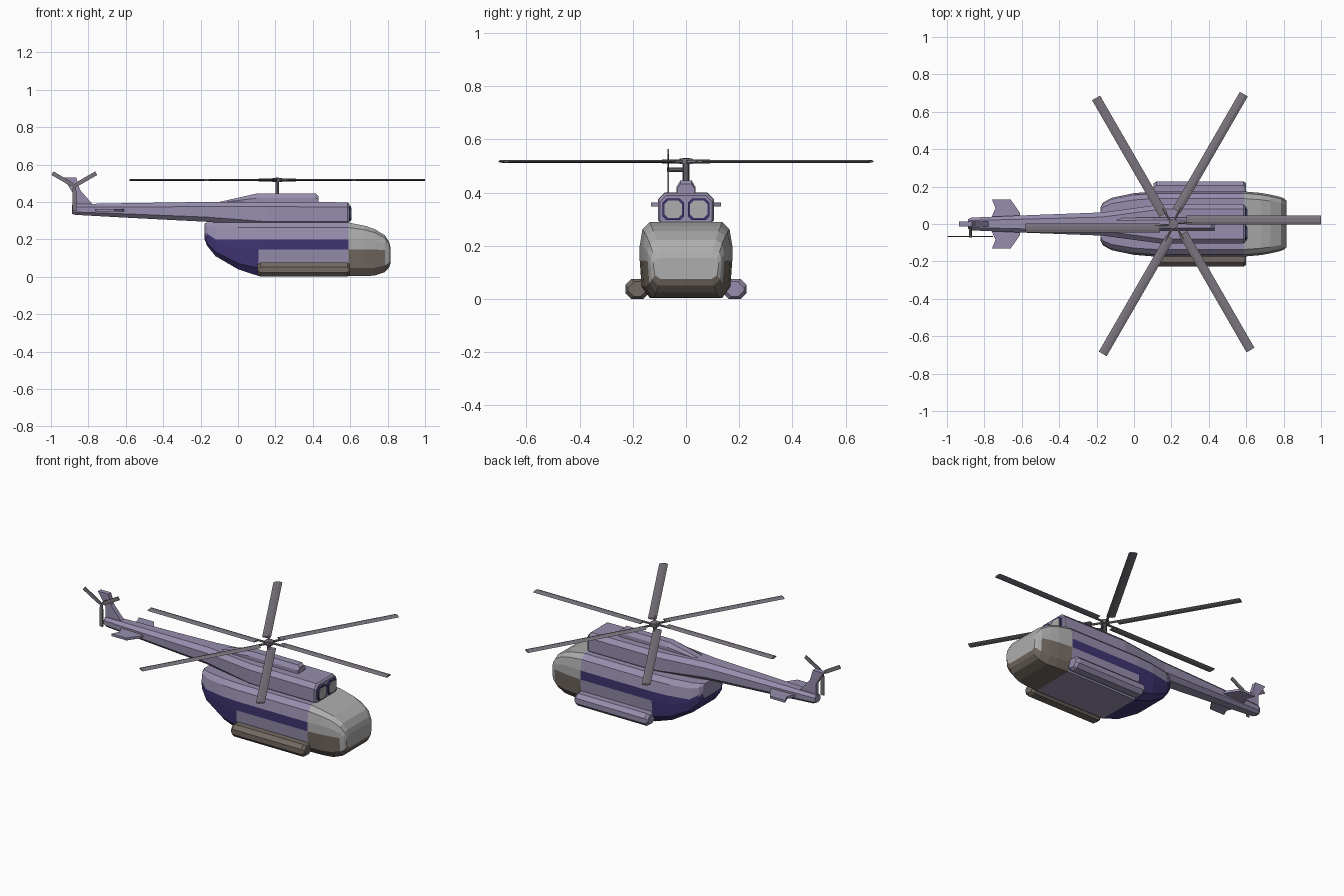
import bpy, bmesh, math
from mathutils import Matrix, Vector

if "Cube" in bpy.data.objects:
    bpy.data.objects.remove(bpy.data.objects["Cube"])


def mat(name, r, g, b):
    m = bpy.data.materials.new(name)
    m.diffuse_color = (r, g, b, 1)
    m.use_nodes = True
    m.node_tree.nodes["Principled BSDF"].inputs["Base Color"].default_value = m.diffuse_color
    return m


LILAC = mat("lilac_paint", 0.31, 0.27, 0.42)
NAVY = mat("navy_stripe", 0.05, 0.035, 0.17)
GLASS = mat("pale_glass", 0.42, 0.42, 0.42)
BROWN = mat("brown_paint", 0.17, 0.14, 0.12)
GREY = mat("rotor_grey", 0.2, 0.18, 0.21)


def finish(name, bm, mats, pick=None):
    bmesh.ops.recalc_face_normals(bm, faces=bm.faces)
    me = bpy.data.meshes.new(name)
    for m in mats:
        me.materials.append(m)
    if pick:
        for f in bm.faces:
            f.material_index = pick(f.calc_center_median())
    bm.to_mesh(me)
    bm.free()
    ob = bpy.data.objects.new(name, me)
    bpy.context.collection.objects.link(ob)
    return ob


def loft(name, sections, mats=(LILAC,), pick=None):
    """Skin a row of closed rings and cap both ends."""
    bm = bmesh.new()
    rings = [[bm.verts.new(p) for p in s] for s in sections]
    for a, b in zip(rings, rings[1:]):
        n = len(a)
        for i in range(n):
            j = (i + 1) % n
            bm.faces.new((a[i], a[j], b[j], b[i]))
    bm.faces.new(rings[0])
    bm.faces.new(rings[-1])
    return finish(name, bm, mats, pick)


def ring(x, half, y0=0.0):
    """Mirror a half section (y, z), listed bottom to top, at station x."""
    return ([(x, y0 + y, z) for y, z in half] +
            [(x, y0 - y, z) for y, z in reversed(half)])


def octagon(x, w, zb, zt, c=0.025, y0=0.0):
    return ring(x, [(w - c, zb), (w, zb + c), (w, zt - c), (w - c, zt)], y0)


def plate(name, pts, depth, axis, mats=(LILAC,)):
    """Flat outline given thickness, centred along 'y' or 'z'."""
    def at(p, d):
        return (p[0], d, p[1]) if axis == 'y' else (p[0], p[1], d)
    return loft(name, [[at(p, -depth / 2) for p in pts],
                       [at(p, depth / 2) for p in pts]], mats)


def rod(name, a, b, r, sides=10, mats=(GREY,)):
    a, b = Vector(a), Vector(b)
    bm = bmesh.new()
    rot = (b - a).to_track_quat('Z', 'Y').to_matrix().to_4x4()
    bmesh.ops.create_cone(bm, cap_ends=True, segments=sides, radius1=r, radius2=r,
                          depth=(b - a).length,
                          matrix=Matrix.Translation((a + b) / 2) @ rot)
    return finish(name, bm, mats)


# Cabin hull: station x, half width, bottom, top
def hull(x, w, zb, zt):
    h = zt - zb
    z2 = max(0.145, zb + 0.4 * h) if x < 0 else min(0.145, zb + 0.6 * h)
    z3 = max(0.2, z2 + 0.015) if x < 0 else min(0.2, zb + 0.75 * h)
    z1 = zb + 0.3 * (z2 - zb)
    z4 = z3 + 0.7 * (zt - z3)
    return ring(x, [(0.78 * w, zb), (0.96 * w, z1), (w, z2), (w, z3),
                    (0.94 * w, z4), (0.78 * w, zt)])


stations = [(-0.178, 0.09, 0.20, 0.285), (-0.165, 0.115, 0.165, 0.29),
            (-0.12, 0.14, 0.11, 0.29), (0.0, 0.165, 0.04, 0.29),
            (0.11, 0.174, 0.004, 0.29), (0.59, 0.174, 0.004, 0.29),
            (0.68, 0.166, 0.004, 0.272), (0.73, 0.157, 0.006, 0.255),
            (0.785, 0.144, 0.025, 0.222), (0.808, 0.133, 0.05, 0.185),
            (0.816, 0.122, 0.075, 0.155)]


def hull_paint(c):
    if c.x > 0.59:
        return 2 if c.z > 0.1 else 3
    if c.x < 0.1:
        return 1 if c.z < 0.21 else 0
    return 1 if 0.146 < c.z < 0.2 and abs(c.y) > 0.1 else 0


loft("cabin_hull", [hull(*s) for s in stations], (LILAC, NAVY, GLASS, BROWN), hull_paint)

# Engine housing running back into the tail boom
loft("engine_housing_and_boom", [
    octagon(0.595, 0.098, 0.27, 0.39), octagon(0.585, 0.105, 0.27, 0.398),
    octagon(0.15, 0.105, 0.27, 0.40), octagon(-0.17, 0.062, 0.294, 0.40),
    octagon(-0.62, 0.045, 0.317, 0.393, 0.02), octagon(-0.87, 0.034, 0.331, 0.388, 0.015),
    octagon(-0.888, 0.026, 0.336, 0.382, 0.012)])

# Raised gearbox fairing
loft("gearbox_fairing", [
    ring(x, [(w, 0.385), (w, 0.39 + 0.55 * (z - 0.39)), (0.6 * w, z)])
    for x, w, z in [(0.43, 0.034, 0.432), (0.415, 0.036, 0.445), (0.1, 0.036, 0.445),
                    (-0.1, 0.03, 0.4)]])

for s, side in ((-1, "right"), (1, "left")):
    # Side sponsons
    loft(side + "_sponson", [octagon(x, 0.045 - d, d, 0.075 - d, 0.022, s * 0.183)
                             for x, d in ((0.105, 0.01), (0.12, 0), (0.585, 0), (0.6, 0.01))],
         (BROWN if s < 0 else LILAC,))
    # Engine intakes: rim and inner face
    for part, r, x, m in (("rim", 0.04, 0.604, NAVY), ("face", 0.033, 0.607, GLASS)):
        loft(f"{side}_intake_{part}", [octagon(q, r, 0.337 - r, 0.337 + r, 0.014, s * 0.048)
                                       for q in (0.58, x)], (m,))
    # Tail stabilisers
    fin = plate(side + "_stabiliser", [(-0.77, s * 0.02), (-0.74, s * 0.085), (-0.76, s * 0.132),
                                       (-0.66, s * 0.132), (-0.61, s * 0.06), (-0.61, s * 0.02)],
                0.014, 'z')
    fin.location.z = 0.355

# Tail fin
plate("tail_fin", [(-0.885, 0.35), (-0.885, 0.45), (-0.935, 0.53), (-0.865, 0.53),
                   (-0.845, 0.465), (-0.775, 0.385), (-0.775, 0.36)], 0.028, 'y')

# Main rotor
HUB = Vector((0.21, 0, 0.517))
rod("rotor_mast", (0.21, 0, 0.43), (0.21, 0, 0.53), 0.011)
rod("rotor_hub", (0.21, 0, 0.507), (0.21, 0, 0.529), 0.025, 12)
for i in range(6):
    turn = Matrix.Translation(HUB) @ Matrix.Rotation(i * math.pi / 3, 4, 'Z')
    blade = loft(f"rotor_blade_{i + 1}",
                 [[(x, -0.004, 0), (x, 0.012, 0.006), (x, 0.03, 0.005), (x, 0.045, 0),
                   (x, 0.03, -0.004), (x, 0.012, -0.005)] for x in (0.07, 0.79)], (GREY,))
    blade.matrix_world = turn
    rod(f"blade_arm_{i + 1}", (0, 0.005, 0), (0.1, 0.008, 0), 0.007, 6).matrix_world = turn

# Tail rotor on the right side of the fin
rod("tail_rotor_shaft", (-0.875, 0.0, 0.486), (-0.875, -0.072, 0.486), 0.008)
for i, a in enumerate((30, 150, 270)):
    tail = plate(f"tail_rotor_blade_{i + 1}", [(0, -0.006), (0.03, -0.011), (0.135, -0.011),
                                               (0.135, 0.011), (0.03, 0.011), (0, 0.006)],
                 0.006, 'y', (GREY,))
    tail.matrix_world = (Matrix.Translation((-0.875, -0.066, 0.486)) @
                         Matrix.Rotation(-math.radians(a), 4, 'Y'))
